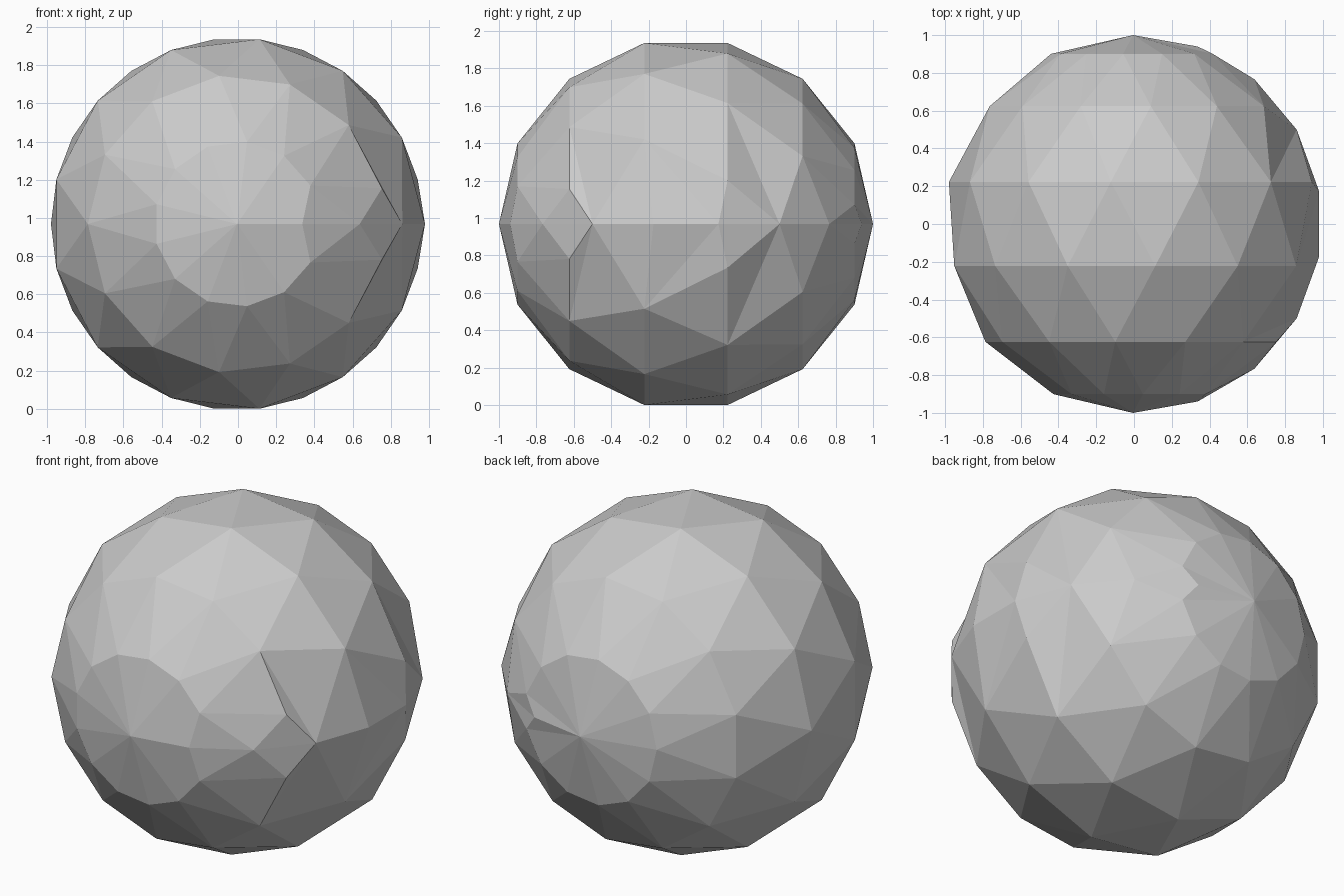
import bpy
import bmesh
from math import sin, cos, pi
from mathutils import Vector

cube = bpy.data.objects.get("Cube")
if cube:
    bpy.data.objects.remove(cube, do_unlink=True)

SIDES = 13      # points on every ring
BANDS = 7       # latitude bands along y
SEAM = 9        # steps of the seam arc on the +x side
CENTRE = Vector((-0.005, 0, 0.968))

bm = bmesh.new()


def point(latitude, angle):
    """Add a point on the unit ball; latitude runs from the front pole."""
    r = sin(latitude)
    return bm.verts.new(CENTRE + Vector((r * cos(angle), -cos(latitude), r * sin(angle))))


def triangle(*verts):
    bm.faces.new(verts)


# Poles, seam arc and staggered rings (odd rings give up their seam point)
front, back = point(0, 0), point(pi, 0)
seam = [front] + [point(pi * i / SEAM, 0) for i in range(1, SEAM)] + [back]
rings = {}
for k in range(1, BANDS):
    shift = 0 if k % 2 else 0.5
    rings[k] = [None if k % 2 and j == 0 else
                point(pi * k / BANDS, 2 * pi * (j + shift) / SIDES)
                for j in range(SIDES)]

# Regular triangle strips between rings
for k in range(1, BANDS - 1):
    even, odd = (rings[k], rings[k + 1]) if k % 2 else (rings[k + 1], rings[k])
    for j in range(1, SIDES):
        if j < SIDES - 1:
            triangle(even[j], odd[j], even[j + 1])
        if k % 2 or j not in (1, SIDES - 1):
            triangle(odd[j - 1], odd[j], even[j])

# Pole fans
for j in range(1, SIDES):
    if j < SIDES - 1:
        triangle(front, rings[1][j], rings[1][j + 1])
    triangle(back, rings[6][j - 1], rings[6][j])

# Seam zone, the same above and below
for upper in (True, False):
    def on(k, j):
        if upper:
            return rings[k][j]
        return rings[k][-j] if k % 2 else rings[k][SIDES - 1 - j]

    s = seam
    a, b, b2, c = on(1, 1), on(2, 0), on(2, 1), on(3, 1)
    d, d2, e, f = on(4, 0), on(4, 1), on(5, 1), on(6, 0)
    for tri in ((s[0], s[1], a), (s[1], s[2], a), (a, s[2], b), (s[2], s[3], b),
                (b2, b, s[3]), (b2, s[3], c), (c, s[3], s[4]), (c, s[4], s[5]),
                (c, s[5], d), (s[5], s[6], d), (d, s[6], d2), (d2, s[6], e),
                (e, s[6], s[7]), (e, s[7], f), (s[7], s[8], f), (s[8], s[9], f)):
        triangle(*tri)

bmesh.ops.recalc_face_normals(bm, faces=bm.faces[:])
mesh = bpy.data.meshes.new("faceted_ball")
bm.to_mesh(mesh)
bm.free()

# Plain grey
grey = bpy.data.materials.new("light_grey")
grey.use_nodes = True
colour = (0.6, 0.6, 0.6, 1)
grey.diffuse_color = colour
grey.node_tree.nodes["Principled BSDF"].inputs["Base Color"].default_value = colour
mesh.materials.append(grey)

ball = bpy.data.objects.new("faceted_ball", mesh)
bpy.context.collection.objects.link(ball)
